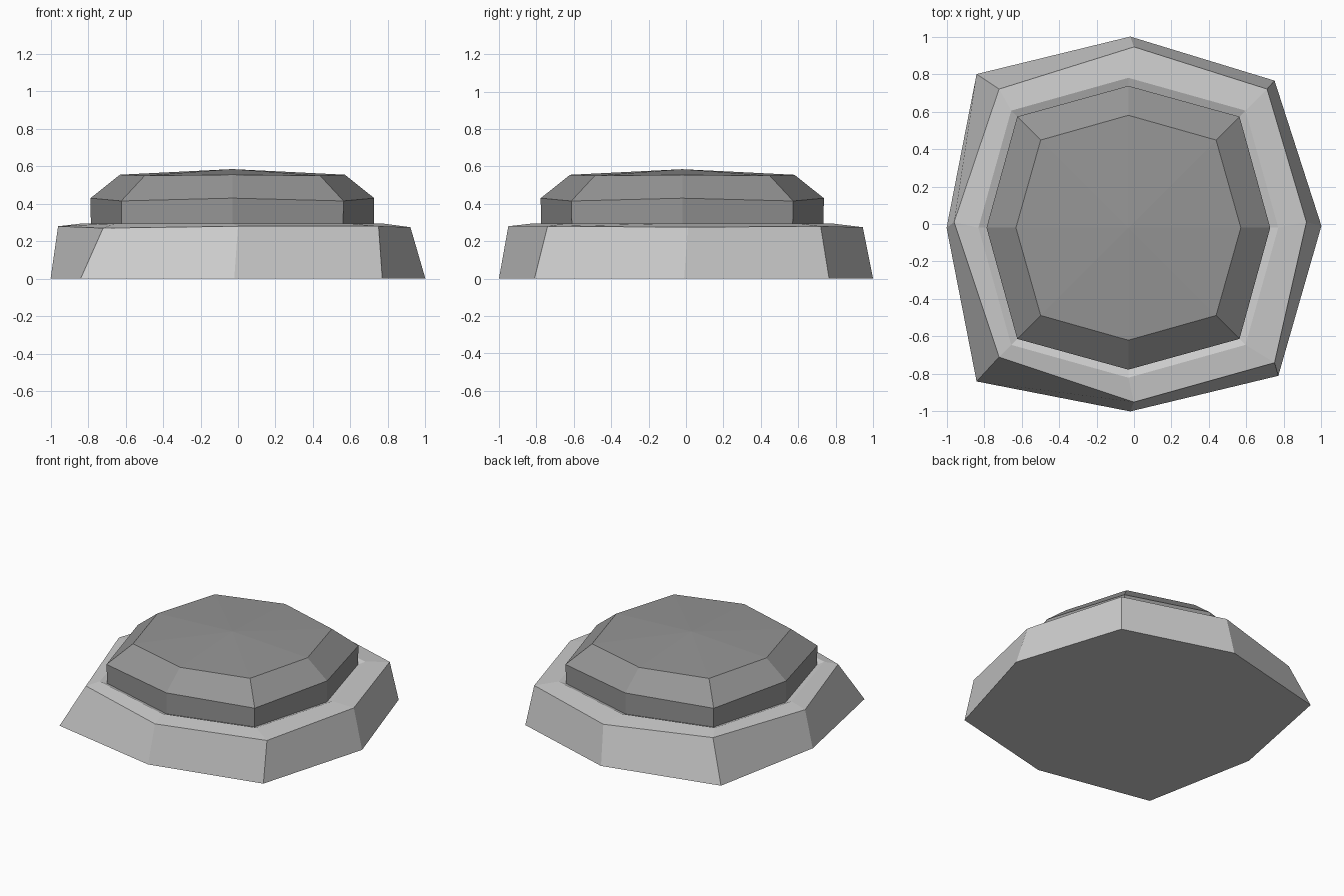
import bpy, bmesh

if "Cube" in bpy.data.objects:
    bpy.data.objects.remove(bpy.data.objects["Cube"])


def octagon(card, diag, z, z_diag=None, cx=-0.03, cy=-0.02):
    """Eight points: side middles at 'card', corners at (diag, diag)."""
    dirs = [(1, 0), (1, 1), (0, 1), (-1, 1), (-1, 0), (-1, -1), (0, -1), (1, -1)]
    pts = []
    for x, y in dirs:
        corner = x != 0 and y != 0
        r = diag if corner else card
        pts.append((cx + x * r, cy + y * r, z_diag if corner and z_diag else z))
    return pts


def level(points, z):
    return [(x, y, z) for x, y in points]


def loft(name, rings, apex=None, cap_top=True, grey=None):
    """Skin a stack of rings; close the bottom, and the top flat or to an apex."""
    bm = bmesh.new()
    rows = [[bm.verts.new(p) for p in r] for r in rings]
    n = len(rows[0])
    for a, b in zip(rows, rows[1:]):
        for i in range(n):
            j = (i + 1) % n
            bm.faces.new((a[i], a[j], b[j], b[i]))
    bm.faces.new(rows[0][::-1])
    if apex:
        tip = bm.verts.new(apex)
        for i in range(n):
            bm.faces.new((rows[-1][i], rows[-1][(i + 1) % n], tip))
    elif cap_top:
        bm.faces.new(rows[-1])
    bmesh.ops.recalc_face_normals(bm, faces=bm.faces[:])
    mesh = bpy.data.meshes.new(name)
    bm.to_mesh(mesh)
    bm.free()
    obj = bpy.data.objects.new(name, mesh)
    bpy.context.collection.objects.link(obj)
    if grey:
        mat = bpy.data.materials.new(name + "_grey")
        mat.diffuse_color = (grey, grey, grey, 1)
        mat.use_nodes = True
        mat.node_tree.nodes["Principled BSDF"].inputs["Base Color"].default_value = mat.diffuse_color
        mesh.materials.append(mat)
    return obj


# Roughly cut stone base: irregular foot and shoulder, then a shallow inner recess
foot = [(1, -0.01), (0.75, 0.765), (-0.02, 1), (-0.84, 0.80),
        (-1, -0.02), (-0.84, -0.84), (-0.02, -1), (0.77, -0.81)]
shoulder = [(0.92, 0.01, 0.275), (0.71, 0.72, 0.28), (0, 0.945, 0.275), (-0.72, 0.72, 0.285),
            (-0.96, 0.01, 0.28), (-0.72, -0.71, 0.27), (0, -0.95, 0.28), (0.75, -0.74, 0.28)]
loft("stone_base", [level(foot, 0), shoulder,
                    octagon(0.80, 0.625, 0.295),
                    octagon(0.75, 0.585, 0.275)])

# Dark cap: upright wall, chamfer and slightly peaked top
loft("dark_cap", [octagon(0.755, 0.59, 0.27),
                  octagon(0.757, 0.593, 0.43, 0.415),
                  octagon(0.60, 0.468, 0.555, 0.55)],
     apex=(-0.03, -0.02, 0.585), grey=0.3)
